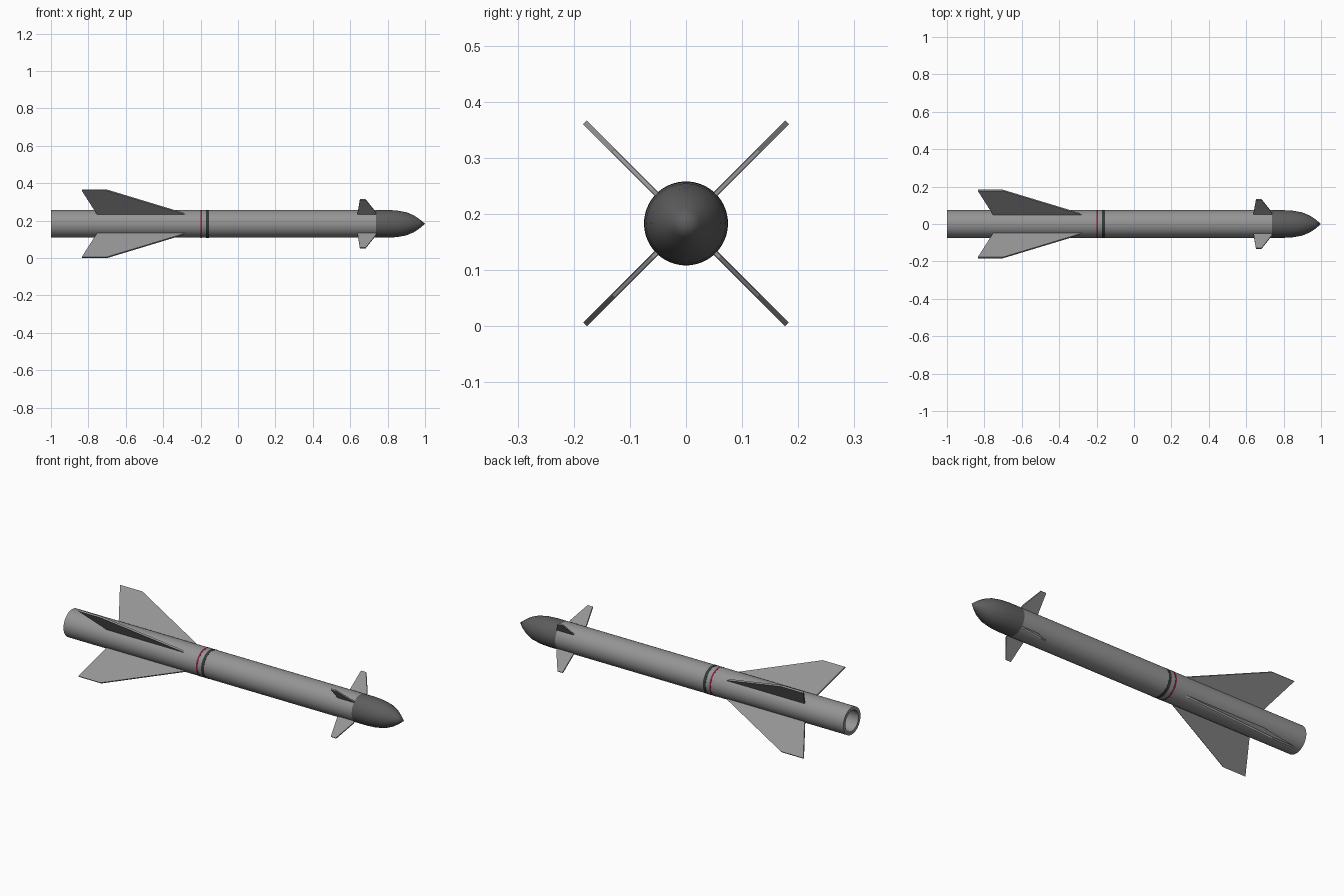
import bpy, bmesh, math
from mathutils import Matrix, Vector

AXIS = 0.183      # height of the centre line
R = 0.074         # body radius
SIDES = 64

cube = bpy.data.objects.get("Cube")
if cube:
    bpy.data.objects.remove(cube, do_unlink=True)


def material(name, rgb):
    m = bpy.data.materials.new(name)
    m.use_nodes = True
    m.diffuse_color = (*rgb, 1)
    m.node_tree.nodes["Principled BSDF"].inputs["Base Color"].default_value = (*rgb, 1)
    return m


grey = material("light grey", (0.30, 0.30, 0.30))
dark = material("nose grey", (0.11, 0.11, 0.11))
black = material("charcoal", (0.035, 0.04, 0.04))
red = material("dark red", (0.25, 0.015, 0.04))


def finish(bm, name, mat, smooth):
    bmesh.ops.recalc_face_normals(bm, faces=bm.faces)
    mesh = bpy.data.meshes.new(name)
    bm.to_mesh(mesh)
    bm.free()
    mesh.materials.append(mat)
    ob = bpy.data.objects.new(name, mesh)
    ob.location.z = AXIS
    bpy.context.collection.objects.link(ob)
    if smooth:
        bpy.ops.object.select_all(action='DESELECT')
        ob.select_set(True)
        bpy.context.view_layer.objects.active = ob
        bpy.ops.object.shade_smooth_by_angle(angle=math.radians(30))
    return ob


def lathe(name, profile, mat):
    """Spin a list of (x, radius) points around the centre line."""
    bm = bmesh.new()
    verts = [bm.verts.new((x, 0, r)) for x, r in profile]
    edges = [bm.edges.new(pair) for pair in zip(verts, verts[1:])]
    bmesh.ops.spin(bm, geom=verts + edges, cent=(0, 0, 0), axis=(1, 0, 0),
                   angle=math.tau, steps=SIDES)
    bmesh.ops.remove_doubles(bm, verts=bm.verts, dist=1e-5)
    return finish(bm, name, mat, True)


def fin(name, outline, thickness, angle, mat):
    """Flat plate with an (x, radius) outline, turned around the centre line."""
    bm = bmesh.new()
    face = bm.faces.new([bm.verts.new((x, -thickness / 2, r)) for x, r in outline])
    new = bmesh.ops.extrude_face_region(bm, geom=[face])["geom"]
    bmesh.ops.translate(bm, vec=Vector((0, thickness, 0)),
                        verts=[v for v in new if isinstance(v, bmesh.types.BMVert)])
    bmesh.ops.rotate(bm, verts=bm.verts, cent=(0, 0, 0),
                     matrix=Matrix.Rotation(angle, 3, 'X'))
    return finish(bm, name, mat, False)


# Body tube with a hollow exhaust at the rear
lathe("body", [(0.737, 0), (0.737, R), (-1, R), (-1, 0.056), (-0.88, 0.056), (-0.88, 0)], grey)

# Pointed nose
lathe("nose_cone", [(0.737, 0), (0.737, R), (0.80, R), (0.85, 0.071), (0.90, 0.062),
                    (0.94, 0.045), (0.97, 0.025), (1, 0)], dark)

# Painted bands
for name, x, width, mat in (("red_band", -0.197, 0.009, red),
                            ("black_band", -0.162, 0.016, black)):
    a, b = x - width / 2, x + width / 2
    lathe(name, [(a, R - 0.002), (a, R + 0.0008), (b, R + 0.0008), (b, R - 0.002)], mat)

# Four tail fins and four nose fins, set in a cross
tail = [(-0.75, 0.066), (-0.835, 0.2545), (-0.70, 0.2545), (-0.26, 0.066)]
front = [(0.637, 0.066), (0.64, 0.085), (0.652, 0.184), (0.682, 0.184), (0.738, 0.085), (0.738, 0.066)]
for i, side in enumerate(("upper_right", "upper_left", "lower_left", "lower_right")):
    angle = math.pi / 4 + i * math.pi / 2
    fin("tail_fin_" + side, tail, 0.009, angle, grey)
    fin("nose_fin_" + side, front, 0.007, angle, grey)
